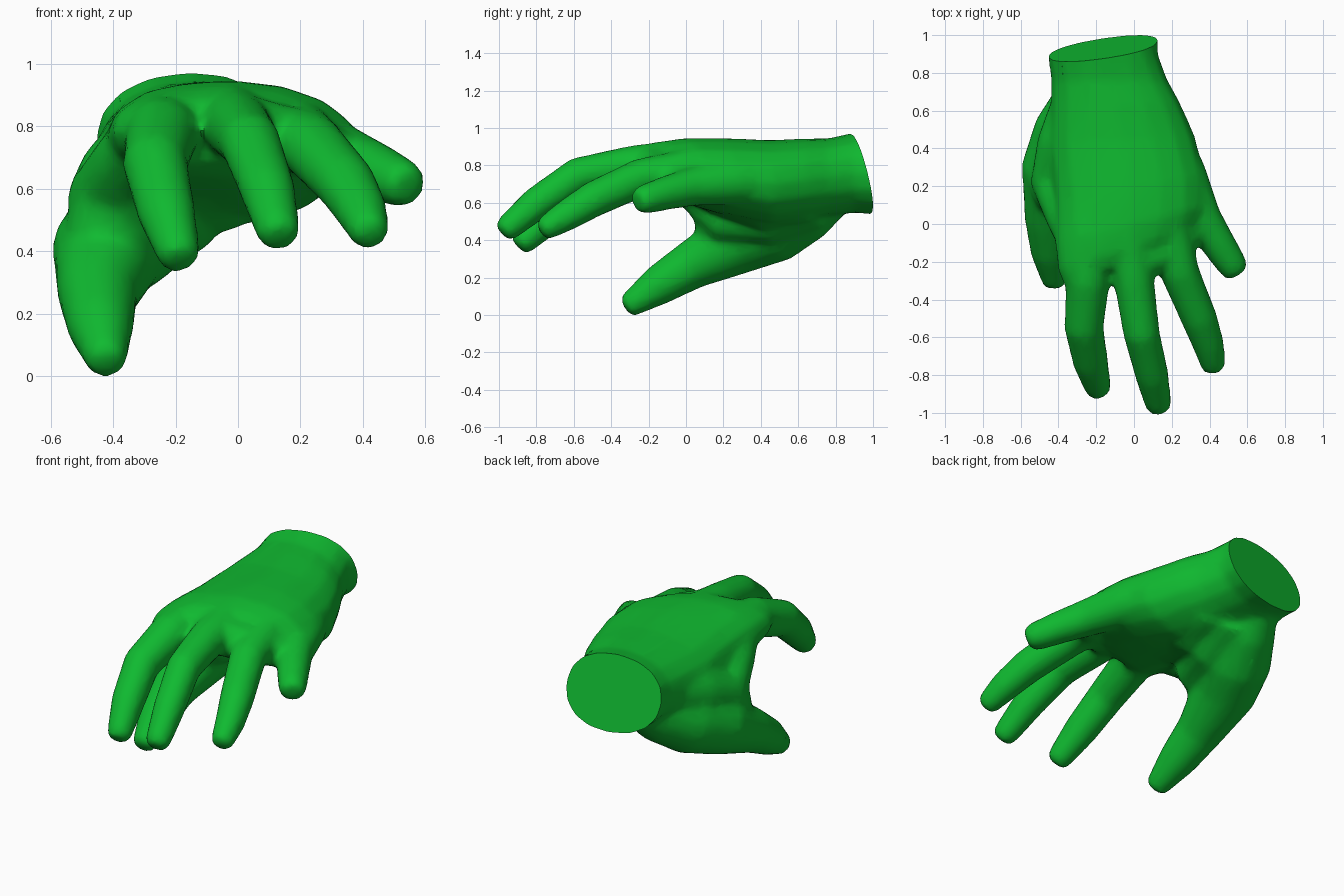
import bpy, bmesh, math
from mathutils import Vector

if "Cube" in bpy.data.objects:
    bpy.data.objects.remove(bpy.data.objects["Cube"])

green = bpy.data.materials.new("green skin")
green.diffuse_color = (0.005, 0.49, 0.03, 1)
green.use_nodes = True
green.node_tree.nodes["Principled BSDF"].inputs["Base Color"].default_value = green.diffuse_color

SIDES = 16
body = bmesh.new()


def loft(rings):
    """Skin a list of rings of points into one closed tube."""
    rows = [[body.verts.new(p) for p in ring] for ring in rings]
    for a, b in zip(rows, rows[1:]):
        for i in range(SIDES):
            j = (i + 1) % SIDES
            body.faces.new((a[i], a[j], b[j], b[i]))
    body.faces.new(rows[0][::-1])
    body.faces.new(rows[-1])


def finger(path):
    """Tube through (x, y, z, radius) points with a blunt rounded tip."""
    pts = [Vector(p[:3]) for p in path]
    rad = [p[3] for p in path]
    d = (pts[-1] - pts[-2]).normalized()
    end, r = pts[-1], rad[-1]
    for t, s in ((0.55, 0.9), (0.82, 0.62)):
        pts.append(end + d * r * t)
        rad.append(r * s)
    rings = []
    for i, p in enumerate(pts):
        t = (pts[min(i + 1, len(pts) - 1)] - pts[max(i - 1, 0)]).normalized()
        side = Vector((1, 0, 0)) if abs(d.x) < 0.8 else Vector((0, 1, 0))
        u = (side - t * side.dot(t)).normalized()
        v = t.cross(u)
        rings.append([p + rad[i] * (u * math.cos(a) + v * math.sin(a))
                      for a in (2 * math.pi * k / SIDES for k in range(SIDES))])
    loft(rings)


# palm and wrist: y, centre x, half width, centre z, half height, skew of y along x
palm = [
    (1.12, -0.17, 0.300, 0.765, 0.235, 0.0),
    (0.90, -0.165, 0.292, 0.765, 0.215, 0.0),
    (0.76, -0.13, 0.310, 0.740, 0.208, 0.0),
    (0.65, -0.10, 0.342, 0.730, 0.218, 0.0),
    (0.45, -0.065, 0.390, 0.712, 0.227, 0.05),
    (0.20, -0.025, 0.400, 0.745, 0.205, 0.15),
    (0.00, -0.02, 0.400, 0.775, 0.175, 0.25),
    (-0.12, -0.04, 0.365, 0.785, 0.145, 0.32),
    (-0.20, -0.06, 0.310, 0.785, 0.100, 0.35),
]
rings = []
for y, cx, w, cz, h, k in palm:
    ring = []
    for n in range(SIDES):
        a = 2 * math.pi * n / SIDES
        c, s = math.cos(a), math.sin(a)
        x = cx + w * math.copysign(abs(c) ** 0.9, c)
        z = cz + h * math.copysign(abs(s) ** 0.9, s) - k * 0.25 * max(0, x)
        ring.append((x, y + k * x, z))
    rings.append(ring)
loft(rings)

# index, middle, ring and little finger
finger([(-0.24, -0.02, 0.81, 0.12), (-0.245, -0.30, 0.775, 0.118), (-0.265, -0.55, 0.68, 0.105),
        (-0.23, -0.73, 0.53, 0.095), (-0.195, -0.855, 0.41, 0.074)])
finger([(-0.03, 0.00, 0.84, 0.11), (0.0, -0.30, 0.80, 0.108), (0.04, -0.58, 0.75, 0.098),
        (0.095, -0.80, 0.60, 0.09), (0.125, -0.94, 0.48, 0.074)])
finger([(0.18, 0.05, 0.79, 0.11), (0.24, -0.25, 0.735, 0.105), (0.345, -0.50, 0.62, 0.097),
        (0.395, -0.64, 0.535, 0.085), (0.415, -0.73, 0.48, 0.070)])
finger([(0.12, 0.55, 0.72, 0.13), (0.265, 0.25, 0.715, 0.125), (0.36, 0.03, 0.69, 0.105),
        (0.45, -0.11, 0.655, 0.092), (0.515, -0.21, 0.625, 0.082)])

# knuckle bridge that fills the webs between the fingers
finger([(-0.24, -0.21, 0.78, 0.11), (0.0, -0.21, 0.80, 0.11),
        (0.21, -0.12, 0.75, 0.105), (0.32, 0.0, 0.70, 0.09)])

# thumb
finger([(-0.22, 0.80, 0.66, 0.12), (-0.26, 0.66, 0.57, 0.165), (-0.34, 0.48, 0.48, 0.195),
        (-0.42, 0.28, 0.40, 0.180), (-0.45, 0.02, 0.265, 0.130), (-0.44, -0.15, 0.16, 0.108),
        (-0.425, -0.275, 0.075, 0.075)])
# ball of the thumb and middle of the palm
finger([(-0.13, 0.70, 0.60, 0.13), (-0.19, 0.45, 0.52, 0.14), (-0.30, 0.20, 0.52, 0.13),
        (-0.34, 0.12, 0.60, 0.12)])
finger([(0.00, 0.66, 0.62, 0.12), (-0.06, 0.42, 0.59, 0.13), (-0.15, 0.15, 0.67, 0.12)])
# outer web and inner web towards the index knuckle
finger([(-0.29, 0.64, 0.70, 0.145), (-0.355, 0.42, 0.635, 0.16), (-0.395, 0.22, 0.56, 0.155),
        (-0.345, 0.03, 0.69, 0.12), (-0.28, -0.12, 0.78, 0.11)])
finger([(-0.41, 0.20, 0.45, 0.15), (-0.36, 0.17, 0.60, 0.145), (-0.28, 0.08, 0.74, 0.13)])

bmesh.ops.recalc_face_normals(body, faces=body.faces)
mesh = bpy.data.meshes.new("hand")
body.to_mesh(mesh)
body.free()
hand = bpy.data.objects.new("hand", mesh)
bpy.context.collection.objects.link(hand)

# fuse all parts into one skin
fuse = hand.modifiers.new("fuse", 'REMESH')
fuse.mode = 'VOXEL'
fuse.voxel_size = 0.016
soft = hand.modifiers.new("soften", 'SMOOTH')
soft.factor = 0.5
soft.iterations = 18
thin = hand.modifiers.new("simplify", 'DECIMATE')
thin.ratio = 0.2
fused = bpy.data.meshes.new_from_object(hand.evaluated_get(bpy.context.evaluated_depsgraph_get()))
hand.modifiers.clear()
hand.data = fused

# flat slanted cut at the wrist
bm = bmesh.new()
bm.from_mesh(fused)
cut = bmesh.ops.bisect_plane(bm, geom=bm.verts[:] + bm.edges[:] + bm.faces[:],
                             plane_co=(-0.17, 0.925, 0.77), plane_no=(-0.15, 1, 0.25),
                             clear_outer=True)
rim = [e for e in cut["geom_cut"] if isinstance(e, bmesh.types.BMEdge)]
bmesh.ops.holes_fill(bm, edges=rim, sides=0)
bmesh.ops.recalc_face_normals(bm, faces=bm.faces)
# stand the lowest point on the ground
low = min(v.co.z for v in bm.verts)
bmesh.ops.translate(bm, verts=bm.verts, vec=(0, 0, -low))
bm.to_mesh(fused)
bm.free()

fused.materials.clear()
fused.materials.append(green)
bpy.context.view_layer.objects.active = hand
hand.select_set(True)
bpy.ops.object.shade_smooth_by_angle(angle=math.radians(40))
